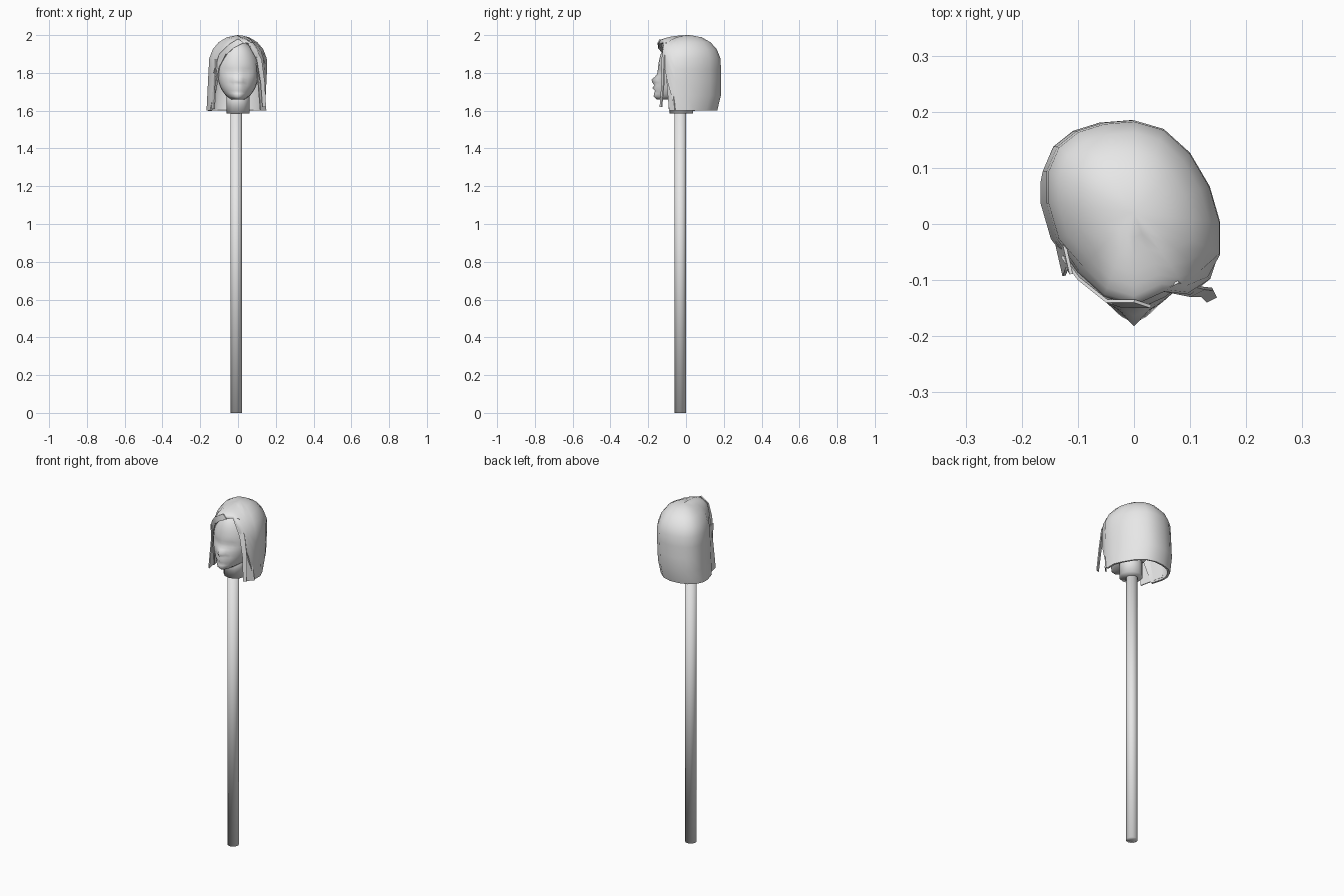
import bpy
from math import sin, cos, exp, pi, radians, sqrt, tau

cube = bpy.data.objects.get("Cube")
if cube:
    bpy.data.objects.remove(cube)

grey = bpy.data.materials.new("light_grey")
grey.use_nodes = True
grey.diffuse_color = (0.8, 0.8, 0.8, 1)
shader = next(node for node in grey.node_tree.nodes if node.type == "BSDF_PRINCIPLED")
shader.inputs["Base Color"].default_value = grey.diffuse_color


def loft(name, rings, closed=True, top=None, bottom=None, thickness=0):
    """Skin rings listed from top to bottom, each running counter-clockwise."""
    count = len(rings[0])
    verts = [point for ring in rings for point in ring]
    faces = []
    for row in range(len(rings) - 1):
        upper = row * count
        lower = upper + count
        for j in range(count if closed else count - 1):
            k = (j + 1) % count
            faces.append((upper + j, lower + j, lower + k, upper + k))
    if top:
        faces += [(len(verts), j, (j + 1) % count) for j in range(count)]
        verts.append(top)
    if bottom:
        base = (len(rings) - 1) * count
        faces += [(len(verts), base + (j + 1) % count, base + j) for j in range(count)]
        verts.append(bottom)
    mesh = bpy.data.meshes.new(name)
    mesh.from_pydata(verts, [], faces)
    mesh.materials.append(grey)
    for face in mesh.polygons:
        face.use_smooth = True
    part = bpy.data.objects.new(name, mesh)
    bpy.context.collection.objects.link(part)
    if thickness:
        solid = part.modifiers.new("thickness", "SOLIDIFY")
        solid.thickness = thickness
        solid.offset = -1
        split = part.modifiers.new("sharp_edges", "EDGE_SPLIT")
        split.split_angle = radians(60)


def rod(name, x, y, radius, low, high, sides=12):
    """Upright rod whose shading is rounded over both ends."""
    rings = [[(x + radius * cos(tau * j / sides), y + radius * sin(tau * j / sides), z)
              for j in range(sides)] for z in (high, low)]
    loft(name, rings, top=(x, y, high), bottom=(x, y, low))


def bump(value, centre, spread):
    return exp(-((value - centre) / spread) ** 2)


rod("pole", -0.01, -0.03, 0.031, 0, 1.62)
rod("neck", 0, -0.025, 0.062, 1.585, 1.72)


# Head: a rounded egg with a fuller jaw, then nose, lips, chin and eye hollows
def head_point(angle, z):
    level = (z - 1.81) / 0.16
    taper = sqrt(1 - level ** 2)
    fullness = 3 if level > 0 else 8
    front = 0.12 * (1 - abs(level) ** fullness) ** (1 / fullness) - 0.1 * (z - 1.81)
    back = 0.15 * taper
    x = 0.11 * taper * sin(angle)
    facing = cos(angle)
    y = -0.03 - facing * (front if facing > 0 else back)
    if facing > 0:
        y -= 0.03 * bump(z, 1.76, 0.02) * bump(x, 0, 0.018)
        y -= 0.018 * bump(z, 1.72, 0.012) * bump(x, 0, 0.03)
        y -= 0.014 * bump(z, 1.68, 0.015) * bump(x, 0, 0.04)
        y += 0.01 * bump(z, 1.805, 0.02) * bump(abs(x), 0.045, 0.02)
    return x, y, z


columns, rows = 24, 20
loft("head", [[head_point(tau * j / columns, 1.96 - 0.3 * i / rows) for j in range(columns)]
              for i in range(rows + 1)],
     top=(0, 0, 1.965), bottom=(0, -0.06, 1.66))


# Hair shell: a lopsided bowl whose lower edge rises over the face
hem = [1.95, 1.96, 1.88, 1.75] + [1.6] * 12 + [1.83, 1.92]
PARTING = 1


def hair_point(column, down):
    angle = tau * column / len(hem)
    drop = 2 - hem[column]
    depth = drop * down
    dome = min(0.15, 0.8 * drop)
    spread = sqrt(1 - max(0, 1 - depth / dome) ** 2)
    x = 0.157 * sin(angle)
    y = -0.165 * cos(angle) - 0.3 * x * abs(sin(angle))
    if column == PARTING:
        y += 0.02
        depth += 0.012 * (1 - down)
    x, y = x * spread, 0.02 + y * spread
    if drop > 0.3:
        x -= 0.02 * max(0, down - 0.4)
    if y > 0.05:
        y -= 0.1 * max(0, down - 0.8)
    return x, y, 2 - depth


steps = 8
loft("hair", [[hair_point(j, (i / steps) ** 1.7) for j in range(len(hem))]
              for i in range(1, steps + 1)],
     top=(0, 0.02, 2), thickness=0.012)


# Loose locks: one edge as a path, the other offset by a narrowing width
def lock(name, path, width, narrowing):
    rings = []
    for i, start in enumerate(path):
        scale = 1 - narrowing * i / (len(path) - 1)
        rings.append([start, tuple(a + scale * w for a, w in zip(start, width))])
    loft(name, rings, closed=False, thickness=0.006)


lock("fringe", [(0, -0.14, 1.98), (-0.05, -0.14, 1.95), (-0.1, -0.1, 1.9), (-0.13, -0.06, 1.8)],
     (0.03, -0.01, -0.02), 0.3)
lock("left_front_lock", [(0.05, -0.12, 1.96), (0.1, -0.13, 1.87), (0.12, -0.13, 1.75),
                         (0.13, -0.14, 1.62)],
     (0.03, 0.015, 0), 0.4)
lock("left_inner_lock", [(0.1, -0.11, 1.85), (0.11, -0.1, 1.72), (0.12, -0.09, 1.6)],
     (0.03, 0.03, 0), 0)
lock("right_side_lock", [(-0.14, 0.02, 1.87), (-0.15, 0.05, 1.78), (-0.16, 0.05, 1.61)],
     (0.025, -0.11, 0), -0.3)
